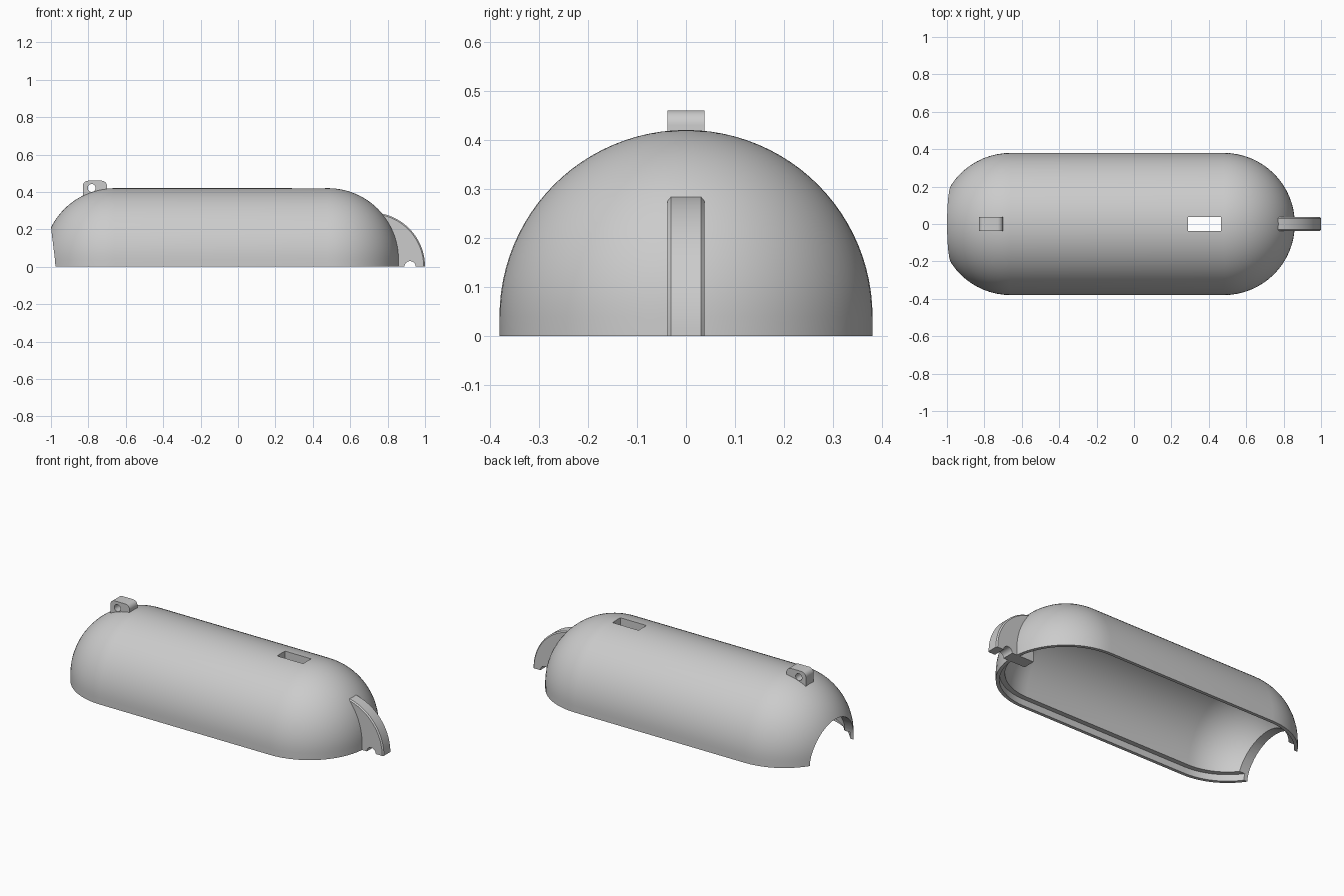
import bpy, bmesh, math
from math import sin, cos, pi

if "Cube" in bpy.data.objects:
    bpy.data.objects.remove(bpy.data.objects["Cube"])

grey = bpy.data.materials.new("light_grey")
grey.diffuse_color = (0.6, 0.6, 0.6, 1)
grey.use_nodes = True
grey.node_tree.nodes["Principled BSDF"].inputs["Base Color"].default_value = grey.diffuse_color


def finish(name, bm):
    bmesh.ops.recalc_face_normals(bm, faces=bm.faces)
    me = bpy.data.meshes.new(name)
    bm.to_mesh(me)
    bm.free()
    me.materials.append(grey)
    ob = bpy.data.objects.new(name, me)
    bpy.context.collection.objects.link(ob)
    return ob


def activate(ob):
    bpy.ops.object.select_all(action='DESELECT')
    ob.select_set(True)
    bpy.context.view_layer.objects.active = ob


def cut(ob, cutter):
    mod = ob.modifiers.new("cut", 'BOOLEAN')
    mod.operation, mod.solver, mod.object = 'DIFFERENCE', 'EXACT', cutter
    activate(ob)
    bpy.ops.object.modifier_apply(modifier=mod.name)
    bpy.data.objects.remove(cutter)


def smooth(ob):
    activate(ob)
    bpy.ops.object.shade_smooth_by_angle(angle=math.radians(30))


def stadium_loft(name, profile, x0, x1, n=32):
    """Loft stadium-shaped rings through (radius, height) pairs."""
    bm = bmesh.new()
    rings = []
    for r, z in profile:
        ring = []
        for cx, start in ((x1, -pi / 2), (x0, pi / 2)):
            for i in range(n + 1):
                a = start + pi * i / n
                ring.append(bm.verts.new((cx + r * cos(a), r * sin(a), z)))
        rings.append(ring)
    for a, b in zip(rings, rings[1:]):
        for i in range(len(a)):
            j = (i + 1) % len(a)
            bm.faces.new((a[i], a[j], b[j], b[i]))
    bmesh.ops.remove_doubles(bm, verts=bm.verts, dist=1e-5)
    return finish(name, bm)


def plate(name, pts, half, bevel_test=None):
    """Extrude an (x, z) outline symmetrically along y."""
    bm = bmesh.new()
    face = bm.faces.new([bm.verts.new((x, -half, z)) for x, z in pts])
    ext = bmesh.ops.extrude_face_region(bm, geom=[face])
    bmesh.ops.translate(bm, vec=(0, 2 * half, 0),
                        verts=[v for v in ext['geom'] if isinstance(v, bmesh.types.BMVert)])
    if bevel_test:
        edges = [e for e in bm.edges if abs(e.verts[0].co.y - e.verts[1].co.y) < 1e-6
                 and all(bevel_test(v.co) for v in e.verts)]
        bmesh.ops.bevel(bm, geom=edges, offset=0.007, segments=1, affect='EDGES')
    return finish(name, bm)


def arc(cx, cz, r, a0, a1, n):
    return [(cx + r * cos(a0 + (a1 - a0) * i / n), cz + r * sin(a0 + (a1 - a0) * i / n))
            for i in range(n + 1)]


# Hollow half-capsule shell with a stepped rim
R, RIN, LIP, BASE = 0.38, 0.33, 0.36, 0.04
N = 24
outer = [(R * sin(pi / 2 * i / N), BASE + R * cos(pi / 2 * i / N)) for i in range(N + 1)]
inner = [(RIN * cos(pi / 2 * i / N), BASE + RIN * sin(pi / 2 * i / N)) for i in range(N + 1)]
outer[0], inner[-1] = (0, BASE + R), (0, BASE + RIN)
shell = stadium_loft("shell", outer + [(R, 0), (LIP, 0), (LIP, BASE)] + inner, -0.66, 0.48)

# Round opening in the left end
bm = bmesh.new()
bmesh.ops.create_cone(bm, cap_ends=True, segments=64, radius1=0.21, radius2=0.21, depth=0.5)
for v in bm.verts:
    v.co = (v.co.z - 1.05, v.co.x, v.co.y)
cut(shell, finish("opening_cutter", bm))

# Rectangular slot through the top
cut(shell, plate("slot_cutter", [(0.29, 0.25), (0.465, 0.25), (0.465, 0.5), (0.29, 0.5)], 0.038))
smooth(shell)

# Curved end fin with a pin notch underneath
CX, FR = 0.71, 0.29
a_end = math.acos((0.74 - CX) / FR)
fin = plate("end_fin",
            [(0.74, 0)] + arc(0.92, 0, 0.03, pi, 0, 12) + arc(CX, 0, FR, 0, a_end, 24),
            0.0375, lambda c: abs(math.hypot(c.x - CX, c.z) - FR) < 1e-4)
smooth(fin)

# Hanging lug with a cross hole
lug = plate("top_lug",
            [(-0.83, 0.365), (-0.70, 0.365)] + arc(-0.73, 0.43, 0.03, 0, pi / 2, 8)
            + arc(-0.80, 0.43, 0.03, pi / 2, pi, 8), 0.0375)
cut(lug, plate("lug_hole_cutter", arc(-0.782, 0.421, 0.021, 0, 2 * pi * 23 / 24, 23), 0.1))
smooth(lug)
